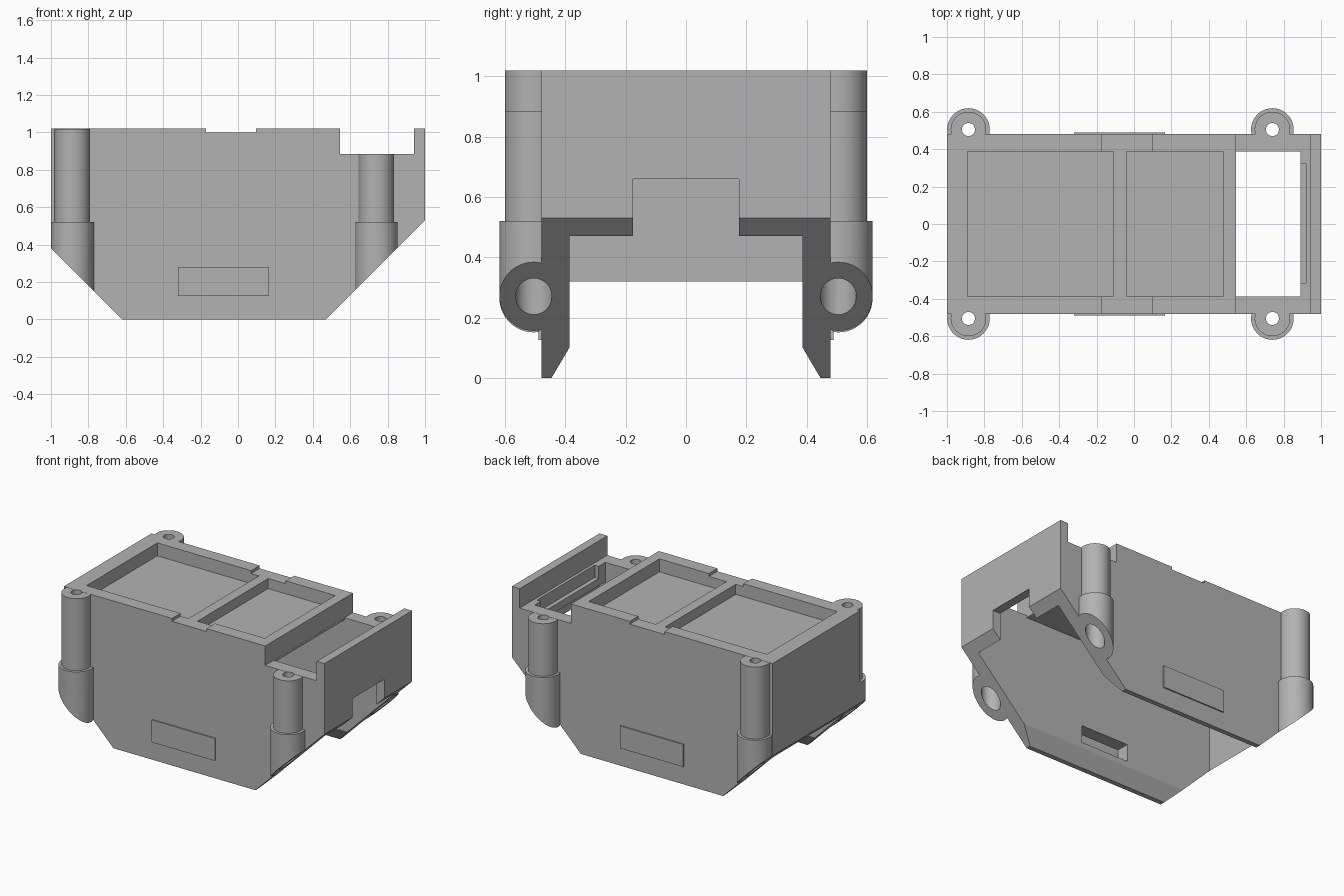
import bpy, bmesh, math
from mathutils import Vector

if "Cube" in bpy.data.objects:
    bpy.data.objects.remove(bpy.data.objects["Cube"], do_unlink=True)

grey = bpy.data.materials.new("plain grey")
grey.use_nodes = True
grey.diffuse_color = (0.45, 0.45, 0.45, 1)
grey.node_tree.nodes["Principled BSDF"].inputs["Base Color"].default_value = grey.diffuse_color

# axis -> placement of a 2D profile point (u, v) at distance w along the axis
PLACE = {
    "X": lambda u, v, w: (w, u, v),
    "Y": lambda u, v, w: (u, w, v),
    "Z": lambda u, v, w: (u, v, w),
}


def prism(name, axis, points, lo, hi):
    """Extrude a closed profile along an axis."""
    bm = bmesh.new()
    place = PLACE[axis]
    face = bm.faces.new([bm.verts.new(place(u, v, lo)) for u, v in points])
    new = bmesh.ops.extrude_face_region(bm, geom=[face])["geom"]
    bmesh.ops.translate(bm, verts=[g for g in new if isinstance(g, bmesh.types.BMVert)],
                        vec=Vector(place(0, 0, hi - lo)))
    bmesh.ops.recalc_face_normals(bm, faces=bm.faces)
    mesh = bpy.data.meshes.new(name)
    bm.to_mesh(mesh)
    bm.free()
    mesh.materials.append(grey)
    obj = bpy.data.objects.new(name, mesh)
    bpy.context.scene.collection.objects.link(obj)
    return obj


def box(name, x, y, z):
    return prism(name, "Z", [(x[0], y[0]), (x[1], y[0]), (x[1], y[1]), (x[0], y[1])], *z)


def rod(name, x, y, r, lo, hi, sides=48):
    ring = [(x + r * math.cos(math.tau * i / sides), y + r * math.sin(math.tau * i / sides))
            for i in range(sides)]
    return prism(name, "Z", ring, lo, hi)


def combine(target, tool, operation):
    """Apply a boolean and remove the tool object."""
    tool.hide_render = True
    mod = target.modifiers.new("boolean", "BOOLEAN")
    mod.operation = operation
    mod.solver = "EXACT"
    mod.object = tool
    bpy.context.view_layer.objects.active = target
    bpy.ops.object.modifier_apply(modifier=mod.name)
    bpy.data.objects.remove(tool, do_unlink=True)


def cut(tool):
    combine(housing, tool, "DIFFERENCE")


def add(tool):
    combine(housing, tool, "UNION")


TOP, SHELF, SIDE, INNER = 1.02, 0.885, 0.48, 0.387
POSTS = [(x, s * 0.505, top) for x, top in ((-0.885, TOP), (0.74, SHELF)) for s in (-1, 1)]

# Housing block with the shallow top notch and the lowered shelf
housing = prism("housing", "Y", [
    (-1, 0), (1, 0), (1, TOP), (0.94, TOP), (0.94, SHELF), (0.545, SHELF), (0.545, TOP),
    (0.095, TOP), (0.095, 1.0), (-0.17, 1.0), (-0.17, TOP), (-1, TOP)], -SIDE, SIDE)

# Stepped screw posts
for x, y, top in POSTS:
    add(rod("post_upper", x, y, 0.095, 0.3, top - 0.001))
    add(rod("post_lower", x, y, 0.114, 0.05, 0.52))

# Raised side plates
for s in (-1, 1):
    add(box("side_plate", (-0.32, 0.165), sorted((s * 0.45, s * 0.489)), (0.125, 0.28)))


# Hollow underside, flared at the bottom edge
def cavity(lo, hi, ceiling):
    half = [(0.505, -0.1), (INNER, 0.1), (INNER, ceiling)]
    cut(prism("cavity", "X", half + [(-y, z) for y, z in reversed(half)], lo, hi))


cavity(-0.94, 0.89, 0.87)
cavity(0.8, 0.94, 0.75)

# Two top pockets, the shelf opening and the narrow slot beside it
for x in ((-0.89, -0.11), (-0.04, 0.475)):
    cut(box("pocket", x, (-INNER, INNER), (0.93, 1.2)))
cut(box("shelf_opening", (0.546, 0.89), (-INNER, INNER), (0.7, 0.95)))
cut(box("slot", (0.85, 0.92), (-0.315, 0.32), (0.8, 0.95)))

# Slanted ends
cut(prism("left_slope", "Y", [(-0.52, -0.1), (-1.22, 0.6), (-1.22, -0.1)], -1, 1))
cut(prism("right_slope", "Y", [(0.37, -0.1), (1.17, 0.7), (1.17, -0.1)], -1, 1))

# Window in the end wall
cut(box("window", (0.93, 1.1), (-0.175, 0.175), (0.3, 0.66)))

# Recesses behind the side plates
for s in (-1, 1):
    cut(box("plate_recess", (-0.27, 0.1), sorted((s * 0.3, s * 0.475)), (0.14, 0.26)))

# Screw bores with wider lower ends
for x, y, top in POSTS:
    cut(rod("bore", x, y, 0.035, -0.1, 1.2, 32))
    cut(rod("counterbore", x, y, 0.06, -0.1, 0.45, 32))

bpy.ops.object.select_all(action="DESELECT")
housing.select_set(True)
bpy.context.view_layer.objects.active = housing
bpy.ops.object.shade_smooth_by_angle(angle=math.radians(30))
